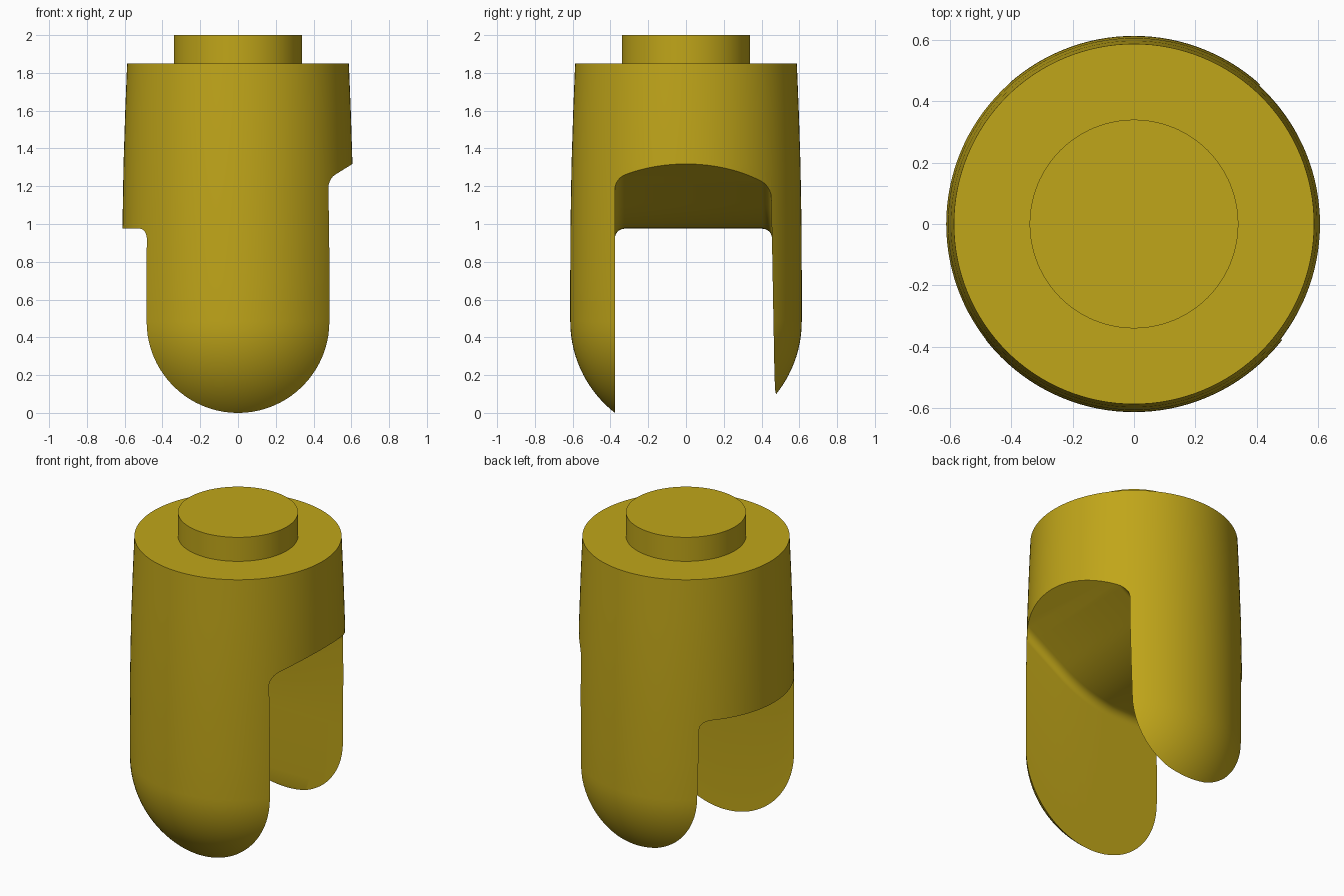
import bpy, bmesh
from math import sin, cos, pi, sqrt, radians

if "Cube" in bpy.data.objects:
    bpy.data.objects.remove(bpy.data.objects["Cube"])

SEGS = 128
FRONT = -0.376            # inner face of the front leg
R_TIP = 0.484             # radius of the rounded leg tip


def make_object(name, bm):
    bmesh.ops.recalc_face_normals(bm, faces=bm.faces[:])
    mesh = bpy.data.meshes.new(name)
    bm.to_mesh(mesh)
    bm.free()
    ob = bpy.data.objects.new(name, mesh)
    bpy.context.collection.objects.link(ob)
    return ob


def loft(name, rings):
    """Skin closed rings of equal length and cap both ends."""
    bm = bmesh.new()
    rows = [[bm.verts.new(p) for p in ring] for ring in rings]
    n = len(rows[0])
    for a, b in zip(rows, rows[1:]):
        for i in range(n):
            j = (i + 1) % n
            bm.faces.new((a[i], a[j], b[j], b[i]))
    bm.faces.new(rows[0])
    bm.faces.new(rows[-1])
    return make_object(name, bm)


def circle(r, z):
    return [(r * cos(2 * pi * i / SEGS), r * sin(2 * pi * i / SEGS), z)
            for i in range(SEGS)]


# Turned body: rounded lower end, slight taper towards the top
profile = []
for k in range(21):
    a = pi / 2 * k / 20
    profile.append((sqrt(FRONT ** 2 + (R_TIP * sin(a)) ** 2), R_TIP * (1 - cos(a))))
profile += [(0.613, 0.7), (0.612, 0.97), (0.606, 1.32), (0.597, 1.6), (0.587, 1.85)]
body = loft("forked_body", [circle(r, z) for r, z in profile])

# Stud on top
stud = loft("top_stud", [circle(0.34, 1.84), circle(0.34, 2.0)])


# Slot ceiling: flat on the left, easing into a ramp on the right
def ceiling(x):
    slope, x0, half = 0.62, 0.053, 0.2
    if x < x0 - half:
        return 0.975
    if x > x0 + half:
        return 0.975 + slope * (x - x0)
    return 0.975 + slope * (x - x0 + half) ** 2 / (4 * half)


# Slightly drafted inner face of the back leg
def back(z):
    return 0.472 - 0.022 * min(1, max(0, z) / 1.2)


def slot_section(x):
    h, f, steps = ceiling(x), 0.05, 6
    pts = [(FRONT, -0.2)]
    for k in range(steps + 1):
        a = pi / 2 * k / steps
        pts.append((FRONT + f * (1 - cos(a)), h - f + f * sin(a)))
    yb = back(h - f)
    for k in range(steps + 1):
        a = pi / 2 * k / steps
        pts.append((yb - f * (1 - sin(a)), h - f + f * cos(a)))
    pts += [(back(z), z) for z in (0.6, 0.2)]
    # softened tip of the back leg
    pts += [(0.472, 0.12), (0.482, 0.075), (0.50, -0.2)]
    return [(x, y, z) for y, z in pts]


cutter = loft("slot_cutter", [slot_section(-0.8 + 1.6 * i / 48) for i in range(49)])
cutter.hide_render = True

# Cut the slot and bake the result
mod = body.modifiers.new("slot", 'BOOLEAN')
mod.operation, mod.solver, mod.object = 'DIFFERENCE', 'EXACT', cutter
bpy.context.view_layer.update()
deps = bpy.context.evaluated_depsgraph_get()
cut_mesh = bpy.data.meshes.new_from_object(body.evaluated_get(deps))
body.modifiers.clear()
body.data = cut_mesh
bpy.data.objects.remove(cutter)

# Yellow finish and smooth shading
mat = bpy.data.materials.new("yellow")
mat.diffuse_color = (0.53, 0.38, 0.01, 1)
mat.use_nodes = True
mat.node_tree.nodes["Principled BSDF"].inputs["Base Color"].default_value = mat.diffuse_color
for ob in (body, stud):
    ob.data.materials.clear()
    ob.data.materials.append(mat)
    ob.select_set(True)
bpy.context.view_layer.objects.active = body
bpy.ops.object.shade_smooth_by_angle(angle=radians(30))
